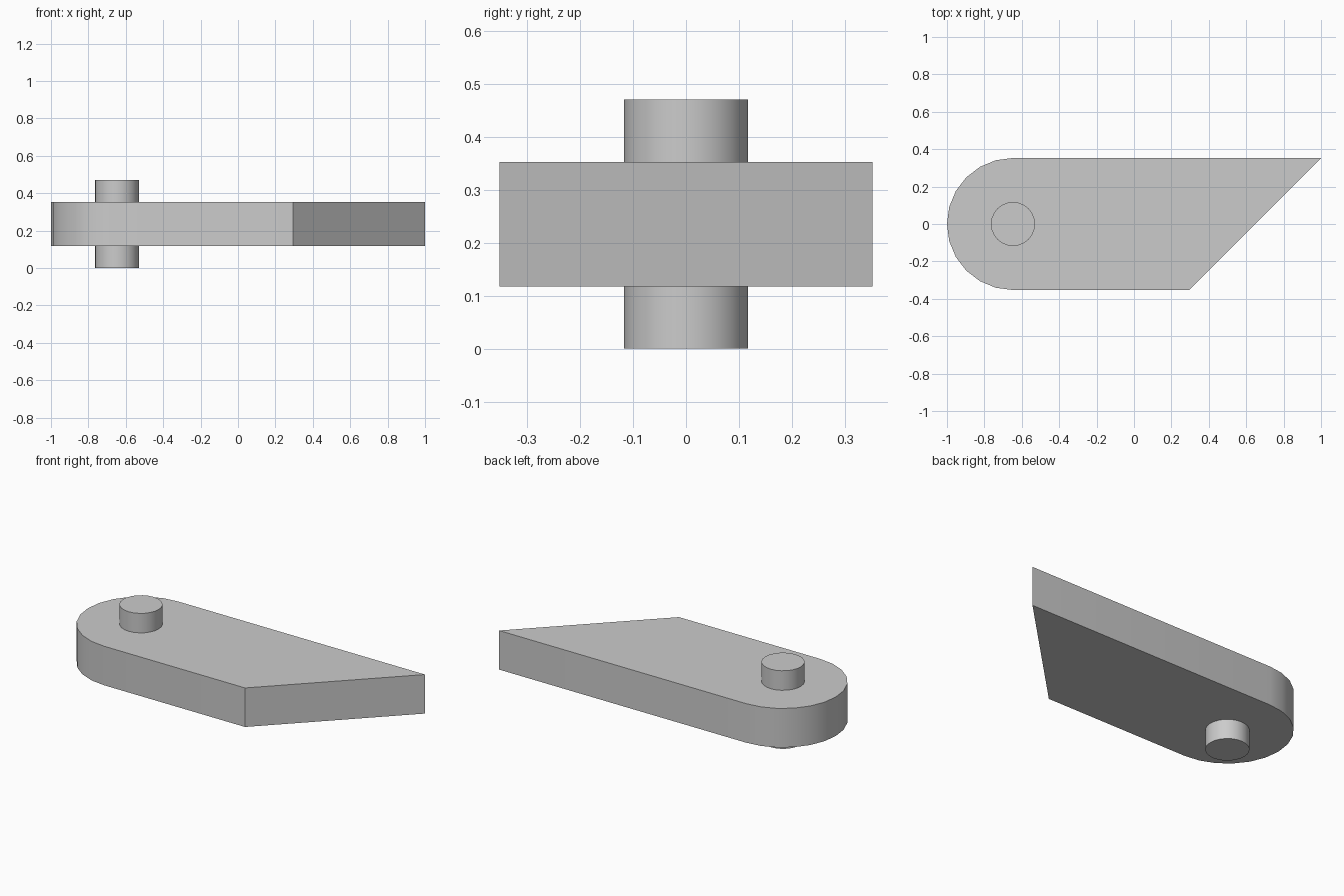
import bpy
import bmesh
from math import cos, sin, pi, radians

cube = bpy.data.objects.get("Cube")
if cube:
    bpy.data.objects.remove(cube, do_unlink=True)

U = 2 / 17        # base unit: the arm is 17 units long
PIVOT_X = -5.5 * U

grey = bpy.data.materials.new("light grey")
grey.use_nodes = True
color = (0.6, 0.6, 0.6, 1)
grey.diffuse_color = color
grey.node_tree.nodes["Principled BSDF"].inputs["Base Color"].default_value = color


def prism(name, outline, bottom, top):
    """Extrude a counter-clockwise outline between two heights."""
    bm = bmesh.new()
    face = bm.faces.new([bm.verts.new((x, y, bottom)) for x, y in outline])
    result = bmesh.ops.extrude_face_region(bm, geom=[face], use_keep_orig=True)
    for v in result["geom"]:
        if isinstance(v, bmesh.types.BMVert):
            v.co.z = top
    bmesh.ops.recalc_face_normals(bm, faces=bm.faces)
    mesh = bpy.data.meshes.new(name)
    bm.to_mesh(mesh)
    bm.free()
    mesh.materials.append(grey)
    obj = bpy.data.objects.new(name, mesh)
    bpy.context.collection.objects.link(obj)
    bpy.ops.object.select_all(action="DESELECT")
    obj.select_set(True)
    bpy.context.view_layer.objects.active = obj
    bpy.ops.object.shade_smooth_by_angle(angle=radians(30))
    return obj


def arc(radius, start, end, steps):
    """Points on an arc around the pivot."""
    angles = [start + (end - start) * i / steps for i in range(steps + 1)]
    return [(PIVOT_X + radius * cos(a), radius * sin(a)) for a in angles]


# Arm: rounded at the pivot, cut at a slant on the other end
slant = [(2.5 * U, -3 * U), (8.5 * U, 3 * U)]
prism("arm", arc(3 * U, pi / 2, 3 * pi / 2, 12) + slant, U, 3 * U)

# Pivot pin: passes through the arm and sticks out on both sides
prism("pivot_pin", arc(U, 0, 2 * pi, 24)[:-1], 0, 4 * U)
